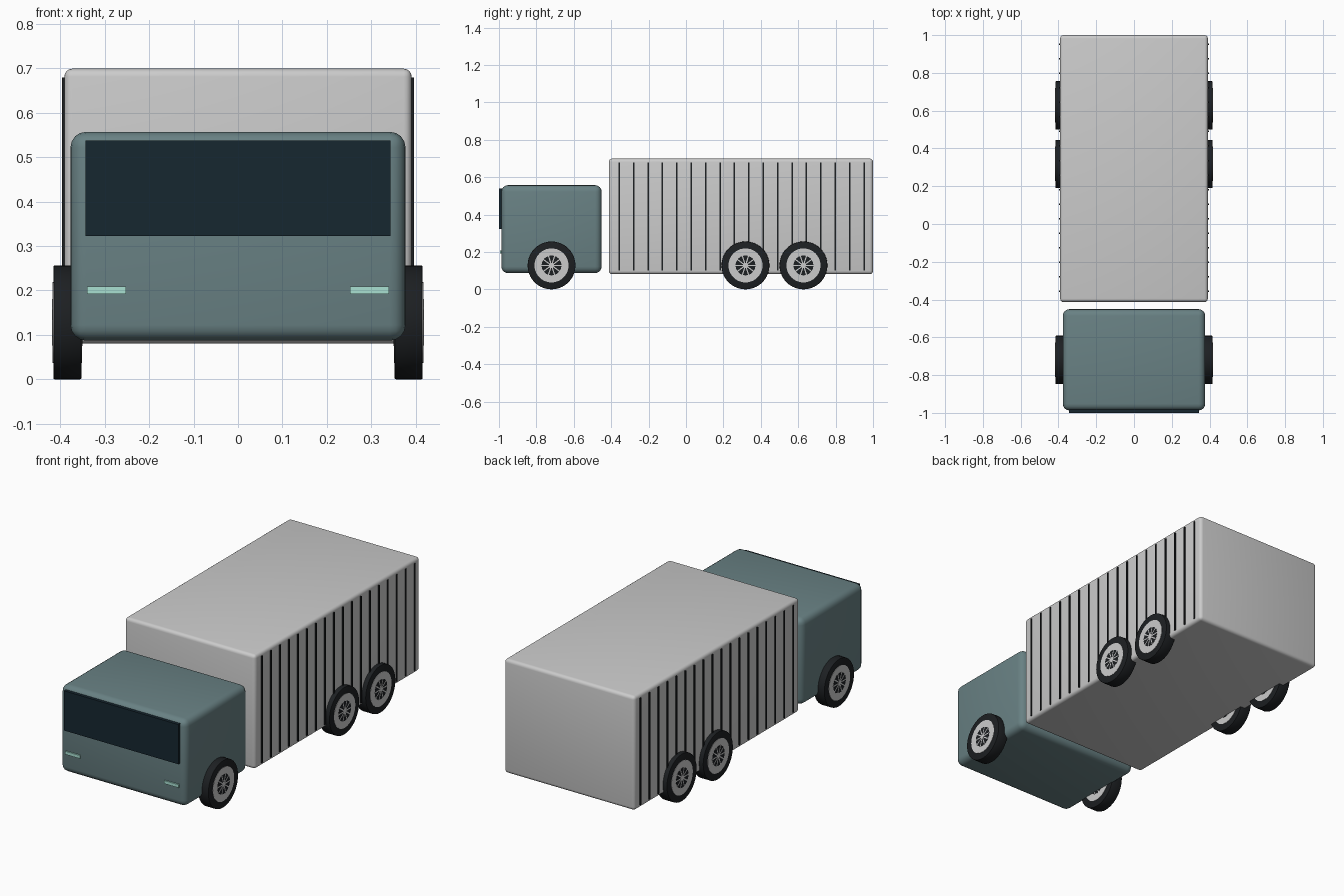
import bpy
from math import pi, radians

if "Cube" in bpy.data.objects:
    bpy.data.objects.remove(bpy.data.objects["Cube"])


def material(name, rgb):
    m = bpy.data.materials.new(name)
    m.diffuse_color = (*rgb, 1)
    m.use_nodes = True
    m.node_tree.nodes["Principled BSDF"].inputs["Base Color"].default_value = m.diffuse_color
    return m


TEAL = material("cab_teal", (0.14, 0.22, 0.23))
BLACK = material("rubber_black", (0.012, 0.014, 0.016))
GLASS = material("dark_glass", (0.008, 0.02, 0.03))
LAMP = material("lamp_mint", (0.4, 0.75, 0.65))


def finish(ob, name, mat=None, bevel=0, segments=4):
    ob.name = name
    if mat:
        ob.data.materials.append(mat)
    if bevel:
        b = ob.modifiers.new("bevel", 'BEVEL')
        b.width, b.segments = bevel, segments
        bpy.ops.object.modifier_apply(modifier=b.name)
    bpy.ops.object.shade_smooth_by_angle(angle=radians(35))
    return ob


def box(name, x, y, z, mat=None, bevel=0):
    """Box from (min, max) ranges on each axis."""
    r = (x, y, z)
    bpy.ops.mesh.primitive_cube_add(size=1, location=[(a + b) / 2 for a, b in r])
    ob = bpy.context.object
    ob.scale = [b - a for a, b in r]
    bpy.ops.object.transform_apply(location=False, rotation=False, scale=True)
    return finish(ob, name, mat, bevel)


def disc(name, radius, width, x, y, z, mat=None, bevel=0):
    """Cylinder lying along x."""
    bpy.ops.mesh.primitive_cylinder_add(vertices=40, radius=radius, depth=width,
                                        location=(x, y, z), rotation=(0, pi / 2, 0))
    return finish(bpy.context.object, name, mat, bevel, 2)


# Cab with windscreen and headlights
box("cab", (-0.377, 0.377), (-0.987, -0.451), (0.087, 0.557), TEAL, 0.035)
box("windscreen", (-0.343, 0.343), (-1.0, -0.975), (0.323, 0.538), GLASS)
for s, side in ((-1, "left"), (1, "right")):
    box(f"headlight_{side}", sorted((s * 0.252, s * 0.34)), (-0.994, -0.975),
        (0.192, 0.209), LAMP)

# Cargo box with dark side ribs
box("cargo_box", (-0.391, 0.391), (-0.413, 1.0), (0.081, 0.699), None, 0.018)
for i in range(18):
    y = -0.357 + i * 0.077
    for s, side in ((-1, "left"), (1, "right")):
        box(f"rib_{side}_{i + 1}", sorted((s * 0.385, s * 0.396)),
            (y - 0.004, y + 0.004), (0.1, 0.679), BLACK)

# Wheels: tyre, rim, dark centre, spokes and hub
R = 0.128
for axle, y in (("front", -0.719), ("middle", 0.318), ("rear", 0.628)):
    for s, side in ((-1, "left"), (1, "right")):
        tag, x = f"{axle}_{side}", s * 0.384
        disc(f"tyre_{tag}", R, 0.063, x, y, R, BLACK, 0.003)
        disc(f"rim_{tag}", 0.091, 0.066, x, y, R)
        disc(f"wheel_centre_{tag}", 0.053, 0.0675, x, y, R, BLACK)
        disc(f"hub_{tag}", 0.013, 0.069, x, y, R)
        for k in range(5):
            bar = box(f"spoke_{tag}_{k + 1}", (x - 0.0343, x + 0.0343),
                      (y - 0.054, y + 0.054), (R - 0.003, R + 0.003))
            bar.rotation_euler.x = k * pi / 5
